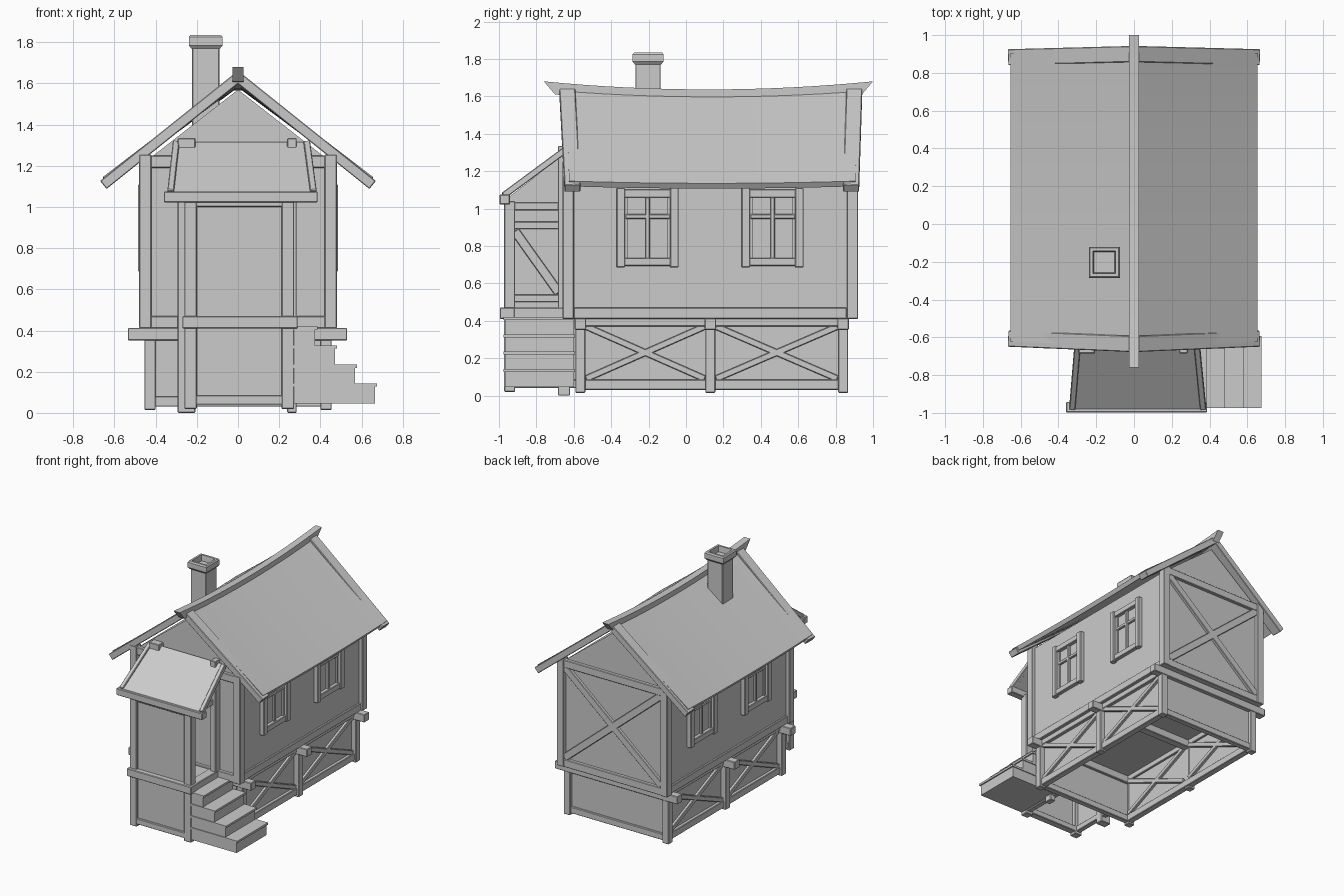
import bpy
from mathutils import Vector

if "Cube" in bpy.data.objects:
    bpy.data.objects.remove(bpy.data.objects["Cube"])

GREY = (0.6, 0.6, 0.6, 1)
plaster = bpy.data.materials.new("plain_grey")
plaster.use_nodes = True
plaster.diffuse_color = GREY
plaster.node_tree.nodes["Principled BSDF"].inputs["Base Color"].default_value = GREY


def make(name, verts, faces, bevel=0.0):
    mesh = bpy.data.meshes.new(name)
    mesh.from_pydata(verts, [], faces)
    mesh.materials.append(plaster)
    obj = bpy.data.objects.new(name, mesh)
    bpy.context.collection.objects.link(obj)
    if bevel:
        mod = obj.modifiers.new("worn_edges", "BEVEL")
        mod.width = bevel
        mod.segments = 1
    return obj


def loft(name, rings, bevel=0.0):
    """Join equal rings of points into a closed solid."""
    n = len(rings[0])
    verts = [p for ring in rings for p in ring]
    faces = [tuple(reversed(range(n)))]
    for r in range(len(rings) - 1):
        for i in range(n):
            a, b = r * n + i, r * n + (i + 1) % n
            faces.append((a, b, b + n, a + n))
    last = (len(rings) - 1) * n
    faces.append(tuple(range(last, last + n)))
    obj = make(name, verts, faces, bevel)
    # Consistent outward normals
    import bmesh
    bm = bmesh.new()
    bm.from_mesh(obj.data)
    bmesh.ops.recalc_face_normals(bm, faces=bm.faces)
    bm.to_mesh(obj.data)
    bm.free()
    return obj


def box(name, x, y, z, bevel=0.004):
    ring = lambda h: [(x[0], y[0], h), (x[1], y[0], h), (x[1], y[1], h), (x[0], y[1], h)]
    return loft(name, [ring(z[0]), ring(z[1])], bevel)


def bar(name, p, q, width, thick, hint, bevel=0.004):
    """Beam from p to q, its width lying along the hint direction."""
    p, q = Vector(p), Vector(q)
    d = (q - p).normalized()
    w = Vector(hint)
    w = (w - d * w.dot(d)).normalized()
    t = d.cross(w) * thick / 2
    w = w * width / 2
    ring = lambda c: [c - w - t, c + w - t, c + w + t, c - w + t]
    return loft(name, [ring(p), ring(q)], bevel)


def span(s, a, b):
    return tuple(sorted((s * a, s * b)))


X, Y = (1, 0, 0), (0, 1, 0)
SIDES = ((1, "left"), (-1, "right"))

# Upper storey body with gables
gable = [(-0.45, 0.41), (0.45, 0.41), (0.45, 1.22), (0, 1.57), (-0.45, 1.22)]
loft("house_walls", [[(x, y, z) for x, z in gable] for y in (-0.63, 0.89)])

# Corner posts, sills, lower trusses and windows on both long sides
joists = (-0.565, 0.13, 0.84)
for s, side in SIDES:
    for end, y in (("front", -0.63), ("back", 0.89)):
        box(f"{end}_{side}_post", span(s, 0.42, 0.48), (y - 0.03, y + 0.03), (0.41, 1.255))
    box(f"{side}_sill", span(s, 0.42, 0.465), (-0.6, 0.86), (0.41, 0.47))
    box(f"{side}_base_panel", span(s, 0.405, 0.415), (-0.56, 0.84), (0.04, 0.41), 0)
    box(f"{side}_base_rail_low", span(s, 0.39, 0.44), (-0.56, 0.84), (0.03, 0.085))
    box(f"{side}_base_rail_top", span(s, 0.39, 0.44), (-0.56, 0.84), (0.37, 0.415))
    for y in joists:
        box(f"{side}_base_post", span(s, 0.4, 0.455), (y - 0.027, y + 0.027), (0.015, 0.41))
    for a, b in zip(joists, joists[1:]):
        for lo, hi in ((0.09, 0.37), (0.37, 0.09)):
            bar(f"{side}_base_brace", (s * 0.41, a + 0.03, lo), (s * 0.41, b - 0.03, hi),
                0.05, 0.035, X)
    for c in (-0.205, 0.463):
        for y in (c - 0.143, c + 0.143):
            box("window_jamb", span(s, 0.44, 0.485), (y - 0.023, y + 0.023), (0.685, 1.11))
        for z in (0.715, 1.08):
            box("window_rail", span(s, 0.44, 0.478), (c - 0.125, c + 0.125), (z - 0.022, z + 0.022))
        box("window_mullion", span(s, 0.44, 0.468), (c - 0.012, c + 0.012), (0.73, 1.06))
        box("window_crossbar", span(s, 0.44, 0.466), (c - 0.12, c + 0.12), (0.945, 0.97))
        for y in (c - 0.112, c + 0.112):
            box("window_sash", span(s, 0.44, 0.462), (y - 0.008, y + 0.008), (0.735, 1.06), 0)

# Cross joists carrying the upper storey
for y in joists:
    box("cross_joist", (-0.535, 0.53), (y - 0.031, y + 0.031), (0.352, 0.413))

# Gable framing
for end, y in (("front", -0.635), ("back", 0.895)):
    box(f"{end}_tie_beam", (-0.43, 0.43), (y - 0.02, y + 0.02), (1.19, 1.25))
    box(f"{end}_floor_beam", (-0.43, 0.43), (y - 0.02, y + 0.02), (0.41, 0.47))
for s, side in SIDES:
    bar(f"back_brace_{side}", (s * 0.42, 0.895, 0.48), (-s * 0.42, 0.895, 1.19), 0.035, 0.055, Y)

# Base end walls
for end, y in (("front", -0.56), ("back", 0.835)):
    box(f"{end}_base_panel", (-0.42, 0.42), (y - 0.006, y + 0.006), (0.03, 0.41), 0)
    for z in (0.055, 0.385):
        box(f"{end}_base_rail", (-0.42, 0.42), (y - 0.022, y + 0.022), (z - 0.025, z + 0.025))

# Sagging main roof
STEPS = [i / 8 - 1 for i in range(17)]


def roof_ring(t):
    sag = t * t
    top, eave = 1.617 + 0.03 * sag, 1.135 + 0.012 * sag
    y0, y1 = 0.14 + 0.78 * t, 0.14 + 0.765 * t
    return [(-0.655, y1, eave), (0, y0, top), (0.655, y1, eave),
            (0.637, y1, eave - 0.028), (0, y0, top - 0.036), (-0.637, y1, eave - 0.028)]


def ridge_ring(t):
    top = 1.637 + 0.043 * t * t
    low, high = 0.12 + 0.82 * t, 0.12 + 0.88 * t
    return [(-0.027, low, top - 0.07), (0.027, low, top - 0.07),
            (0.027, high, top), (-0.027, high, top)]


for name, ring in (("main_roof", roof_ring), ("ridge_beam", ridge_ring)):
    obj = loft(name, [ring(t) for t in STEPS])
    bpy.context.view_layer.objects.active = obj
    obj.select_set(True)
    bpy.ops.object.shade_smooth_by_angle()
    obj.select_set(False)

for s, side in SIDES:
    for end, top, low in (("front", -0.635, -0.607), ("back", 0.9, 0.883)):
        bar(f"{end}_bargeboard_{side}", (0, top, 1.63), (s * 0.653, low, 1.108), 0.085, 0.05, Y)

# Chimney with a hollow cap
box("chimney_shaft", (-0.223, -0.09), (-0.27, -0.136), (1.35, 1.79))
cx, cy = -0.157, -0.203
square = lambda r, z: [(cx - r, cy - r, z), (cx + r, cy - r, z), (cx + r, cy + r, z), (cx - r, cy + r, z)]
loft("chimney_cap", [square(0.07, 1.77), square(0.082, 1.785), square(0.082, 1.825),
                     square(0.075, 1.835), square(0.06, 1.835), square(0.055, 1.79)])

# Porch base and floor
box("porch_floor", (-0.25, 0.27), (-0.96, -0.62), (0.42, 0.46), 0)
box("porch_base_front", (-0.22, 0.25), (-0.955, -0.945), (0.04, 0.42), 0)
box("porch_front_panel", (-0.22, 0.25), (-0.955, -0.935), (0.46, 1.03), 0)
for z in ((0.04, 0.085), (0.41, 0.47), (1.0, 1.04)):
    deep = 0.025 if z[0] == 0.41 else 0
    box("porch_front_rail", (-0.245 - deep, 0.265 + deep), (-0.97 - deep, -0.915), z)
for s, x in ((-1, -0.23), (1, 0.242)):
    box("porch_front_post", (x - 0.031, x + 0.031), (-0.972, -0.913), (0.02, 1.04))
    box("porch_back_post", (x - 0.033 + s * 0.03, x + 0.033 + s * 0.01),
        (-0.685, -0.62), (0.0, 1.335))
    box("porch_base_side", (x - 0.005, x + 0.005), (-0.95, -0.56), (0.04, 0.42), 0)
    box("porch_base_rail", (x - 0.02, x + 0.02), (-0.95, -0.56), (0.04, 0.085))
    box("porch_side_sill", (x - 0.03, x + 0.045), (-0.99, -0.61), (0.41, 0.47))
    box("porch_side_head", (x - 0.022, x + 0.022), (-0.93, -0.65), (0.99, 1.035))

# Closed porch side, with its brace, opposite the steps
side_shape = [(-0.95, 0.46), (-0.64, 0.46), (-0.64, 1.3), (-0.95, 1.06)]
loft("porch_side_wall", [[(x, y, z) for y, z in side_shape] for x in (-0.235, -0.225)])
for z in (0.52, 0.91):
    box("porch_side_rail", (-0.25, -0.21), (-0.93, -0.66), (z - 0.02, z + 0.02))
bar("porch_side_brace", (-0.23, -0.915, 0.88), (-0.23, -0.68, 0.55), 0.04, 0.05, X)

# Porch roof, tapering toward the house
loft("porch_roof", [
    [(-0.335, -0.975, 1.05), (0.365, -0.975, 1.05), (0.365, -0.985, 1.07), (-0.335, -0.985, 1.07)],
    [(-0.3, -0.64, 1.295), (0.33, -0.64, 1.295), (0.33, -0.65, 1.315), (-0.3, -0.65, 1.315)]])
box("porch_eave_beam", (-0.36, 0.387), (-0.997, -0.942), (1.022, 1.075))
for low, high in ((-0.327, -0.3), (0.366, 0.334)):
    bar("porch_roof_trim", (low, -0.975, 1.07), (high, -0.65, 1.31), 0.032, 0.035, X)

# Side steps
for i, top in enumerate((0.42, 0.328, 0.235, 0.143)):
    edge = 0.385 + 0.097 * i
    box("step_block", (0.27, edge - 0.01), (-0.968, -0.6), (0.045, top - 0.015), 0)
    box("step_tread", (0.27, edge), (-0.975, -0.593), (top - 0.016, top), 0)
